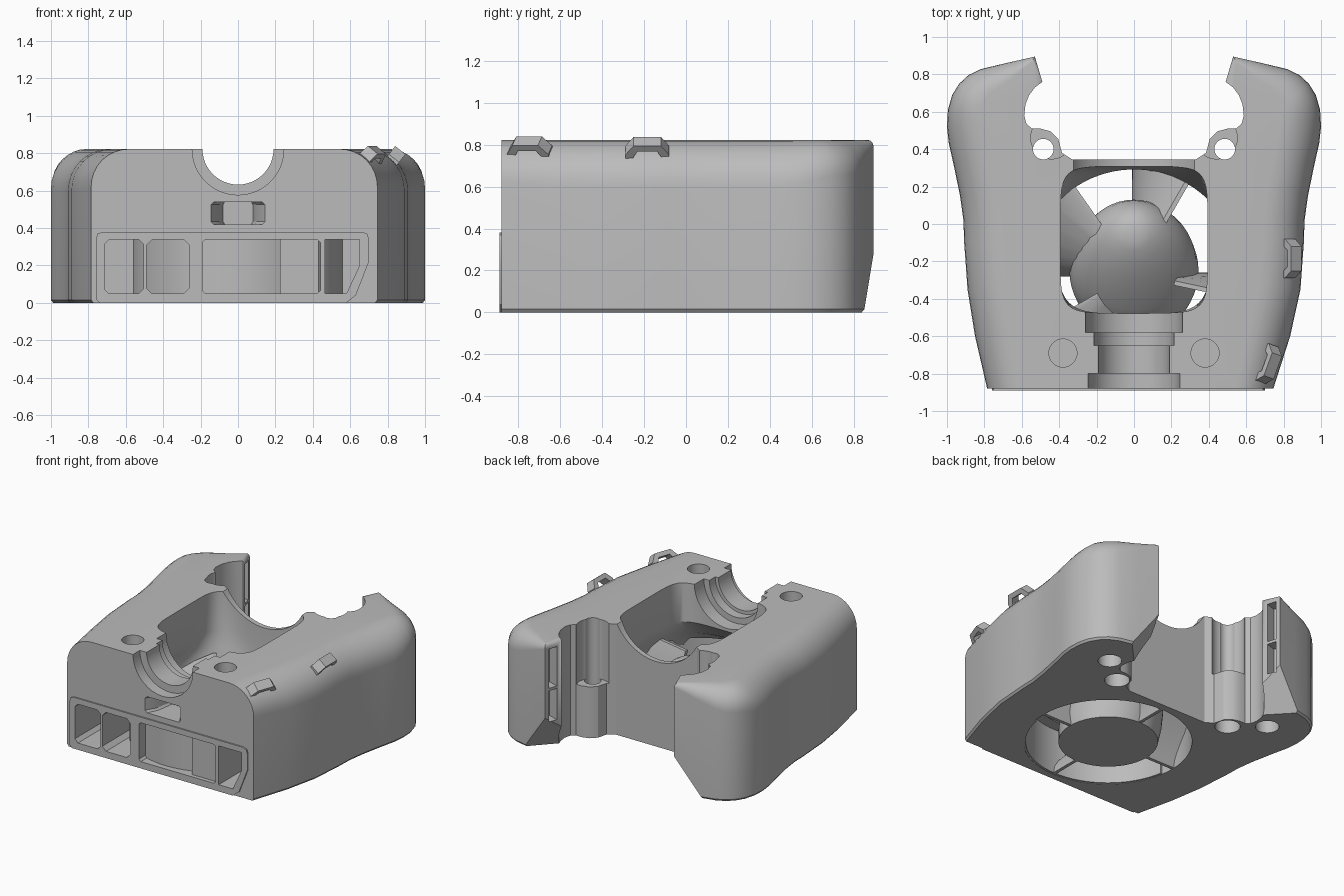
import bpy, bmesh, math
from mathutils import Vector, Matrix

cube = bpy.data.objects.get("Cube")
if cube:
    bpy.data.objects.remove(cube, do_unlink=True)

grey = bpy.data.materials.new("plain grey")
grey.use_nodes = True
grey.diffuse_color = (0.5, 0.5, 0.5, 1)
grey.node_tree.nodes["Principled BSDF"].inputs["Base Color"].default_value = (0.5, 0.5, 0.5, 1)
TOP = 0.822


def finish(bm, name):
    bmesh.ops.remove_doubles(bm, verts=bm.verts, dist=0.0002)
    bmesh.ops.recalc_face_normals(bm, faces=bm.faces)
    me = bpy.data.meshes.new(name)
    bm.to_mesh(me)
    bm.free()
    me.materials.append(grey)
    ob = bpy.data.objects.new(name, me)
    bpy.context.collection.objects.link(ob)
    return ob


def loft(name, rings):
    """Skin closed rings of points, capped at both ends."""
    bm = bmesh.new()
    vs = [[bm.verts.new(p) for p in ring] for ring in rings]
    n = len(vs[0])
    for a, b in zip(vs, vs[1:]):
        for i in range(n):
            bm.faces.new((a[i], a[(i + 1) % n], b[(i + 1) % n], b[i]))
    bm.faces.new(vs[0])
    bm.faces.new(vs[-1])
    return finish(bm, name)


def upright(name, pts, z0, z1):
    return loft(name, [[(x, y, z) for x, y in pts] for z in (z0, z1)])


def frontal(name, pts, y0, y1):
    return loft(name, [[(x, y, z) for x, z in pts] for y in (y0, y1)])


def circle(cx, cy, r, n=48):
    return [(cx + r * math.cos(math.tau * i / n), cy + r * math.sin(math.tau * i / n))
            for i in range(n)]


def rect(a0, a1, b0, b1, c):
    """Rectangle with cut corners."""
    return [(a0 + c, b0), (a1 - c, b0), (a1, b0 + c), (a1, b1 - c),
            (a1 - c, b1), (a0 + c, b1), (a0, b1 - c), (a0, b0 + c)]


def select(ob):
    bpy.ops.object.select_all(action='DESELECT')
    ob.select_set(True)
    bpy.context.view_layer.objects.active = ob


def cut(target, cutter, keep=False):
    mod = target.modifiers.new("cut", 'BOOLEAN')
    mod.operation = 'DIFFERENCE'
    mod.solver = 'EXACT'
    mod.object = cutter
    select(target)
    bpy.ops.object.modifier_apply(modifier=mod.name)
    if not keep:
        bpy.data.objects.remove(cutter, do_unlink=True)


# Housing: half outline as x, y, top rounding radius
half = [(.785, -.88, .2), (.85, -.6, .22), (.89, -.35, .22), (.908, -.1, .22), (.912, .02, .22),
        (.93, .15, .22), (.965, .32, .22), (.99, .43, .22), (1, .52, .21), (.995, .61, .19),
        (.972, .69, .17), (.935, .75, .165), (.885, .796, .16), (.82, .828, .14),
        (.68, .861, .09), (.53, .895, .03),
        (.49, .76, 0), (.53, .73, 0), (.56, .69, 0), (.58, .64, 0), (.587, .58, 0), (.575, .535, 0),
        (.545, .51, 0), (.5, .51, 0), (.445, .495, 0), (.405, .455, 0), (.385, .38, 0), (.33, .345, 0)]
left_shift = {0: -.04, 1: -.015}   # the left front corner is narrower
inward = []
for i, p in enumerate(half):
    a, b = half[max(i - 1, 0)], half[min(i + 1, len(half) - 1)]
    t = Vector((b[0] - a[0], b[1] - a[1])).normalized()
    inward.append(Vector((-t.y, t.x)))
inward[0] = Vector((-1, 0))


def ring(inset, height):
    pts = [(x + n.x * inset(r), y + n.y * inset(r), height(r))
           for (x, y, r), n in zip(half, inward)]
    left = [(x + left_shift.get(i, 0), y, z) for i, (x, y, z) in enumerate(pts)]
    return left + [(-x, y, z) for x, y, z in reversed(pts)]


rings = [ring(lambda r: .012 if r else 0, lambda r: 0), ring(lambda r: 0, lambda r: .015)]
for k in range(9):
    q = math.pi / 2 * k / 8
    rings.append(ring(lambda r: r * (1 - math.cos(q)), lambda r: TOP - r * (1 - math.sin(q))))
housing = loft("housing", rings)

# Raised frame around the front outlets
frame = frontal("outlet_frame", [(-.74, 0), (.58, 0), (.63, .04), (.7, .22), (.7, .34), (.69, .37),
                                 (.66, .38), (-.72, .38), (-.75, .37), (-.76, .34), (-.76, .02)],
                -.89, -.876)


# Air duct: round at the floor, squarish at the top
def squarish(cy, hx, hy, e, z, n=64):
    out = []
    for i in range(n):
        c, s = math.cos(math.tau * i / n), math.sin(math.tau * i / n)
        out.append((hx * math.copysign(abs(c) ** e, c),
                    cy + hy * math.copysign(abs(s) ** e, s), z))
    return out


cut(housing, loft("duct_cutter", [
    squarish(-.275, .567, .567, 1, -.1), squarish(-.275, .567, .567, 1, .25),
    squarish(-.22, .53, .52, .9, .34), squarish(-.14, .46, .445, .7, .43),
    squarish(-.085, .405, .393, .45, .54), squarish(-.082, .385, .392, .25, 1)]))

# Neck bore with stepped grooves, and the dip in the rear wall
for r, y0, y1 in ((.245, -1, -.8), (.19, -.85, -.6), (.215, -.65, -.57), (.26, -.58, -.4)):
    cut(housing, frontal("bore_cutter", circle(0, TOP, r), y0, y1))
cut(housing, frontal("dip_cutter", circle(0, 1.0, .37, 64), .1, .5))

# Small blind vent below the neck, tapering inward
cut(housing, loft("vent_cutter", [[(x * s, y, z) for x, z in rect(-.145, .145, .42, .54, .015)]
                                  for y, s in ((-1, 1), (-.88, 1), (-.8, .7), (-.67, .55))]))

# Front outlets through frame and housing
outlets = [(rect(-.715, -.505, .05, .338, .025), -.4), (rect(-.49, -.26, .05, .338, .03), -.5),
           (rect(-.19, .44, .05, .338, .015), -.6),
           ([(.465, .05), (.58, .05), (.65, .2), (.65, .338), (.465, .338)], -.4)]
for pts, depth in outlets:
    cutter = frontal("outlet_cutter", pts, -1, depth)
    cut(frame, cutter, keep=True)
    cut(housing, cutter)

for s in (-1, 1):
    # Screw holes, with the outer half of each rear boss standing low
    cut(housing, upright("hole_cutter", circle(s * .38, -.69, .075), .6, 1))
    cut(housing, upright("hole_cutter", circle(s * .485, .4, .055), -.1, 1))
    cut(housing, upright("boss_cutter", circle(s * .44, .46, .112), .38, 1))
    cut(housing, upright("hole_cutter", circle(s * .485, .4, .085), -.1, .12))
    cut(housing, upright("hole_cutter", circle(s * .69, .57, .08), -.1, .15))
    # Slots in the inner faces of the rear arms
    u, v = Vector((.28, .96)), Vector((.96, -.28))
    c = Vector((.512, .83))
    corners = [c + u * a + v * b for a, b in ((-.035, -.05), (.035, -.05), (.035, .08), (-.035, .08))]
    for z0, z1 in ((.24, .47), (.49, .78)):
        cut(housing, upright("slot_cutter", [(s * p.x, p.y) for p in corners], z0, z1))
    # Slanted underside of each arm tip
    out = Vector((-.73, .69))
    ends = [Vector((.86, .988)), Vector((.55, .659))]
    wedge = [[(s * (e + out * d).x, (e + out * d).y, z)
              for d, z in ((-.013, -.02), (.3, .475), (.3, -.02))] for e in ends]
    cut(housing, loft("wedge_cutter", wedge))

# Curved wall between the fan opening and the outlets
arc = [math.radians(190 + 160 * k / 32) for k in range(33)]
upright("fan_wall", [(r * math.cos(a), -.275 + r * math.sin(a))
                     for r, sweep in ((.572, arc), (.552, arc[::-1])) for a in sweep], .002, .345)

# Hub leaning toward the rear
hub = loft("hub", [[(x, y, z) for x, y in circle(0, cy, r)] for z, cy, r in (
    (0, -.27, .335), (.1, -.25, .345), (.19, -.21, .33), (.27, -.165, .295), (.34, -.125, .25),
    (.4, -.095, .2), (.45, -.07, .145), (.485, -.055, .09), (.5, -.05, .045))])

# Twisted guide blades between hub and duct
for i, twist in enumerate((-12, -30, -55, -60)):
    sections = []
    for k in range(9):
        f = k / 8
        a = math.radians(90 * i + twist * f * f)
        d, w = Vector((math.cos(a), math.sin(a))), Vector((-math.sin(a), math.cos(a))) * .012
        c = Vector((0, -.27))
        r0 = .27 - .05 * f
        ps = [c + d * r0 - w, c + d * .565 - w, c + d * .565 + w, c + d * r0 + w]
        sections.append([(p.x, p.y, .4 * f + .002) for p in ps])
    loft(f"guide_blade_{i + 1}", sections)

# Recessed baffle behind the wide outlet
frontal("outlet_baffle", rect(.225, .43, .03, .35, .005), -.86, -.8)

# Cable loops on the left shoulder
arch = [(-.105, -.03), (-.105, .01), (-.065, .065), (.065, .065), (.105, .01), (.105, -.03),
        (.065, -.03), (.065, .0), (.045, .032), (-.045, .032), (-.065, .0), (-.065, -.03)]
for i, (pos, yaw) in enumerate((((.705, -.745, .767), -20), ((.828, -.185, .765), 0))):
    loop = loft(f"cable_loop_{i + 1}", [[(x, t, n) for t, n in arch] for x in (-.035, .035)])
    loop.data.transform(Matrix.Translation(pos) @ Matrix.Rotation(math.radians(yaw), 4, 'Z')
                        @ Matrix.Rotation(math.radians(38), 4, 'Y'))

# Smooth curved areas, keep edges crisp
for ob in list(bpy.context.scene.objects):
    if ob.type == 'MESH':
        select(ob)
        bpy.ops.object.shade_smooth_by_angle(angle=math.radians(30))
